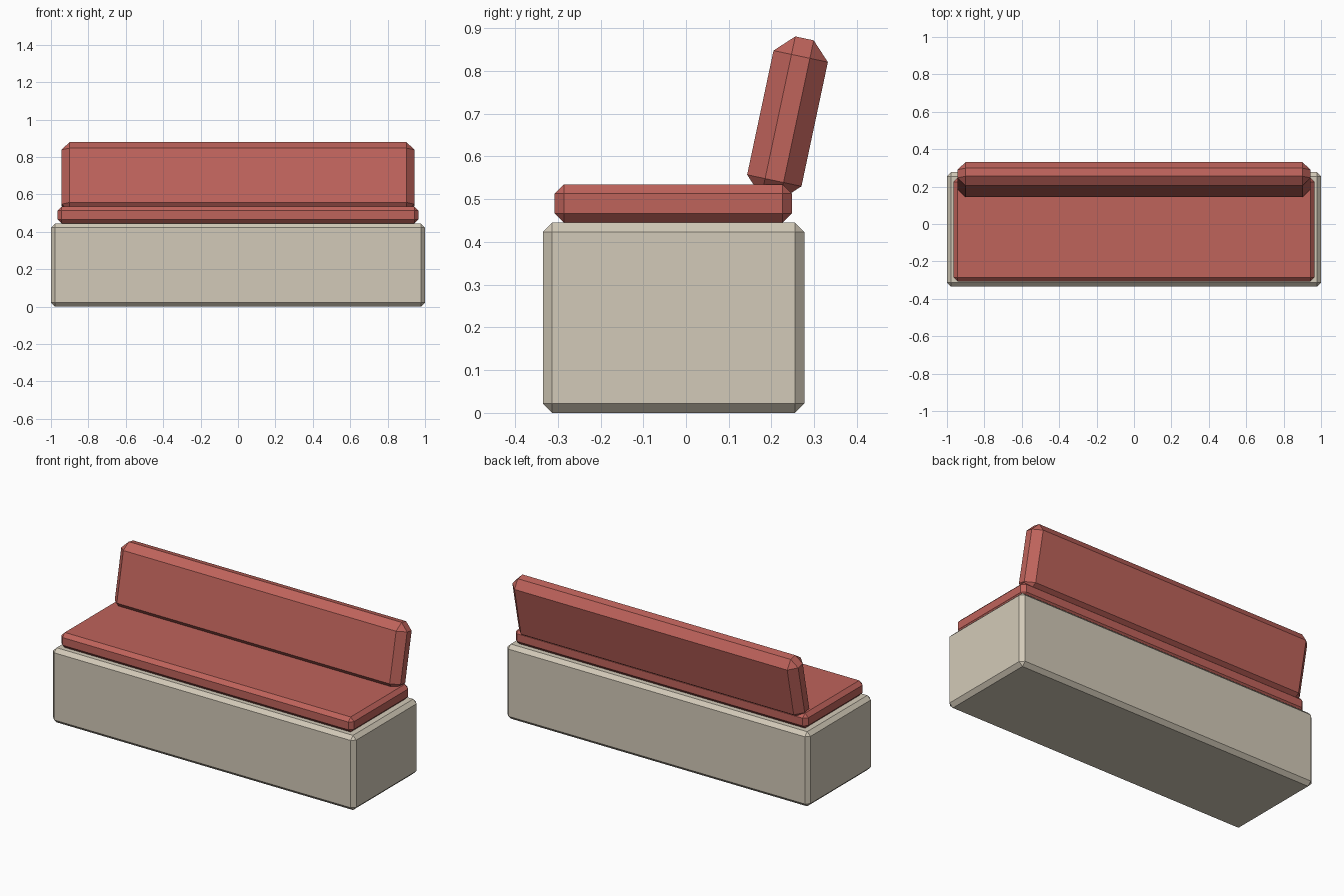
import bpy, bmesh, math
from mathutils import Matrix, Vector

cube = bpy.data.objects.get("Cube")
if cube:
    bpy.data.objects.remove(cube, do_unlink=True)


def make_material(name, color):
    mat = bpy.data.materials.new(name)
    mat.use_nodes = True
    mat.diffuse_color = color
    mat.node_tree.nodes["Principled BSDF"].inputs["Base Color"].default_value = color
    return mat


def chamfered_box(name, size, center, chamfer, mat, tilt=0.0):
    """Flat-shaded box with a single-segment chamfer, leaning back by tilt."""
    bm = bmesh.new()
    bmesh.ops.create_cube(bm, size=1, matrix=Matrix.Diagonal(Vector(size).to_4d()))
    bmesh.ops.bevel(bm, geom=bm.edges[:], offset=chamfer, offset_type='OFFSET',
                    segments=1, affect='EDGES')
    mesh = bpy.data.meshes.new(name)
    bm.to_mesh(mesh)
    bm.free()
    mesh.materials.append(mat)
    obj = bpy.data.objects.new(name, mesh)
    obj.location = center
    obj.rotation_euler.x = -tilt
    bpy.context.collection.objects.link(obj)
    return obj


cream = make_material("cream_base", (0.65, 0.59, 0.48, 1))
red = make_material("red_upholstery", (0.52, 0.125, 0.105, 1))

# Solid plinth under the bench
chamfered_box("base", (2.0, 0.612, 0.445), (0, -0.029, 0.2225), 0.022, cream)

# Seat cushion resting on the plinth
chamfered_box("seat_cushion", (1.93, 0.555, 0.09), (0, -0.03, 0.49), 0.022, red)

# Reclined back cushion, its foot sunk into the seat
chamfered_box("back_cushion", (1.886, 0.13, 0.383), (0, 0.2375, 0.689), 0.043, red,
              tilt=math.radians(12))
